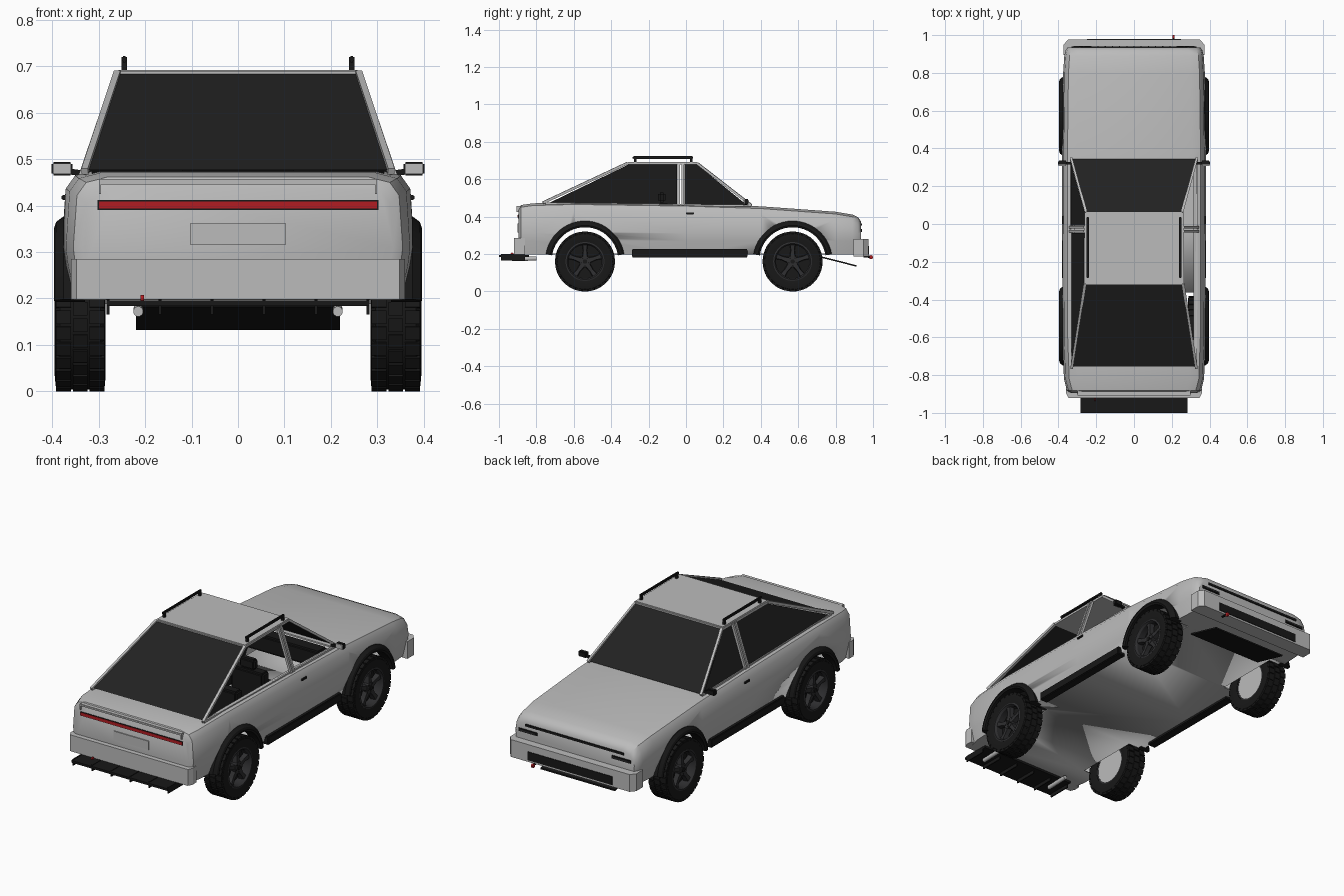
import bpy, bmesh, math
from mathutils import Vector, Matrix

if "Cube" in bpy.data.objects:
    bpy.data.objects.remove(bpy.data.objects["Cube"])


def material(name, r, g, b):
    m = bpy.data.materials.new(name)
    m.diffuse_color = (r, g, b, 1)
    m.use_nodes = True
    m.node_tree.nodes["Principled BSDF"].inputs["Base Color"].default_value = m.diffuse_color
    return m


PAINT = material("silver_paint", .50, .50, .50)
GLASS = material("dark_glass", .016, .016, .016)
TRIM = material("black_trim", .009, .009, .009)
RIM = material("dark_rim", .028, .028, .030)
RED = material("red_light", .45, .012, .016)


def finish(name, bm, mat, smooth=None):
    bmesh.ops.recalc_face_normals(bm, faces=bm.faces)
    me = bpy.data.meshes.new(name)
    bm.to_mesh(me)
    bm.free()
    me.materials.append(mat)
    ob = bpy.data.objects.new(name, me)
    bpy.context.collection.objects.link(ob)
    if smooth:
        bpy.ops.object.select_all(action='DESELECT')
        ob.select_set(True)
        bpy.context.view_layer.objects.active = ob
        bpy.ops.object.shade_smooth_by_angle(angle=math.radians(smooth))
    return ob


def loft(name, rings, mat, smooth=None, cap=True, loop=False):
    bm = bmesh.new()
    vs = [[bm.verts.new(p) for p in r] for r in rings]
    n = len(vs[0])
    for a, b in zip(vs, vs[1:] + (vs[:1] if loop else [])):
        for i in range(n):
            bm.faces.new((a[i], a[(i + 1) % n], b[(i + 1) % n], b[i]))
    if cap and not loop:
        bm.faces.new(vs[0])
        bm.faces.new(vs[-1])
    return finish(name, bm, mat, smooth)


def box(name, x, y, z, mat, bevel=0):
    bm = bmesh.new()
    bmesh.ops.create_cube(bm, size=1)
    for v in bm.verts:
        v.co = [c[0] + (k + .5) * (c[1] - c[0]) for c, k in zip((x, y, z), v.co)]
    if bevel:
        bmesh.ops.bevel(bm, geom=bm.edges[:], offset=bevel, segments=2, affect='EDGES')
    return finish(name, bm, mat)


def bar(name, a, b, r, mat, sides=4):
    a, b = Vector(a), Vector(b)
    rot = (b - a).to_track_quat('Z', 'Y').to_matrix()
    ring = [rot @ Vector((r * math.cos(t), r * math.sin(t), 0))
            for t in [(i + .5) * math.tau / sides for i in range(sides)]]
    return loft(name, [[a + p for p in ring], [b + p for p in ring]], mat, 40 if sides > 4 else None)


def panel(name, pts, mat):
    bm = bmesh.new()
    bm.faces.new([bm.verts.new(p) for p in pts])
    return finish(name, bm, mat)


def prism(name, outline, z0, z1, mat):
    return loft(name, [[(x, y, z) for x, y in outline] for z in (z0, z1)], mat)


def lathe(name, prof, c, side, mat, n=40):
    rings = [[(c[0] + side * x, c[1] + r * math.cos(t), c[2] + r * math.sin(t)) for r, x in prof]
             for t in [i * math.tau / n for i in range(n)]]
    return loft(name, rings, mat, 30, loop=True)


def section(y, w, zt):
    half = [(w - .022, .197), (w - .005, .27), (w, .31), (w - .008, zt - .04),
            (w - .028, zt - .012), (w - .075, zt)]
    return [(x, y, z) for x, z in half] + [(-x, y, z) for x, z in reversed(half)]


# Hollow lower body
stations = [(-.895, .335, .445), (-.882, .355, .462), (-.82, .371, .471), (-.6, .379, .477),
            (0, .38, .468), (.4, .38, .455), (.8, .375, .426), (.89, .369, .411),
            (.92, .362, .397), (.935, .35, .375)]
body = loft("lower_body", [section(*s) for s in stations], PAINT, 35)
sol = body.modifiers.new("shell", 'SOLIDIFY')
sol.thickness = .008
sol.offset = -1

WHEEL_Y, WHEEL_Z = (-.54, .57), .16
cutters = [box("cabin_cutter", (-.315, .315), (-.74, .33), (.44, .6), PAINT)]
for y in WHEEL_Y:
    for s in (-1, 1):
        cutters.append(bar("arch_cutter", (s * .27, y, .165), (s * .45, y, .165), .183, PAINT, 40))
for c in cutters:
    c.hide_render = True
    c.hide_viewport = True
    m = body.modifiers.new("opening", 'BOOLEAN')
    m.operation = 'DIFFERENCE'
    m.solver = 'EXACT'
    m.object = c

# Roof and glass
box("roof", (-.262, .262), (-.315, .062), (.679, .692), PAINT, .004)
panel("rear_glass", [(-.325, -.755, .477), (.325, -.755, .477), (.258, -.315, .686), (-.258, -.315, .686)], GLASS)
panel("windshield", [(-.33, .345, .462), (.33, .345, .462), (.252, .062, .686), (-.252, .062, .686)], GLASS)


def side_pt(s, y, z, inset=0):
    return (s * (.337 - (z - .465) * .34 - inset), y, z)


rear_window = [(-.73, .474), (-.30, .682), (-.047, .682), (-.047, .466)]
front_window = [(-.008, .466), (-.008, .682), (.055, .682), (.325, .462)]
for n, w in (("rear_side_glass", rear_window), ("front_side_glass", front_window)):
    panel(n, [side_pt(-1, y, z, .004) for y, z in w], GLASS)

# Pillars and window frames
for s in (-1, 1):
    bar("windshield_pillar", (s * .333, .35, .46), (s * .254, .06, .685), .009, PAINT)
    bar("rear_pillar", (s * .33, -.765, .474), (s * .26, -.315, .685), .010, PAINT)
    bar("roof_side_frame", (s * .259, -.315, .684), (s * .257, .062, .684), .008, PAINT)
    for y in (-.038, -.017):
        bar("middle_pillar", side_pt(s, y, .46), side_pt(s, y, .685), .009, PAINT)
    bar("belt_frame", (s * .328, -.75, .471), (s * .335, .345, .458), .007, PAINT)
bar("windshield_header", (-.255, .062, .685), (.255, .062, .685), .007, PAINT)
bar("rear_header", (-.258, -.315, .685), (.258, -.315, .685), .007, PAINT)

# Roof rails, mirrors, skirts, handles, flares
for s in (-1, 1):
    xs = sorted((s * .239, s * .251))
    box("roof_rail", xs, (-.285, .037), (.709, .723), TRIM, .003)
    for y in (-.277, .022):
        box("rail_foot", xs, (y, y + .012), (.69, .712), TRIM)
    box("mirror_shell", sorted((s * .357, s * .402)), (.312, .335), (.465, .494), TRIM, .004)
    box("mirror_face", sorted((s * .36, s * .399)), (.308, .314), (.468, .491), PAINT)
    bar("mirror_arm", (s * .325, .322, .468), (s * .365, .322, .474), .009, TRIM)
    box("side_skirt", sorted((s * .335, s * .382)), (-.29, .33), (.182, .226), TRIM, .004)
    box("door_handle", sorted((s * .366, s * .38)), (0, .042), (.412, .423), TRIM, .002)
    for y in WHEEL_Y:
        prof = [(.178, .33), (.178, .391), (.188, .396), (.2, .392), (.212, .376), (.212, .33)]
        rings = [[(s * x, y + r * math.cos(t), .165 + r * math.sin(t)) for r, x in prof]
                 for t in [math.radians(9 + 162 * i / 24) for i in range(25)]]
        loft("wheel_arch_flare", rings, TRIM, 30)


# Wheels
def tread(c):
    bm = bmesh.new()
    for k in range(28):
        for j, x in enumerate((-.036, 0, .036)):
            rot = Matrix.Rotation((k + .5 * (j == 1)) * math.tau / 28, 4, 'X')
            mat = Matrix.Translation(c) @ rot @ Matrix.Translation((x, 0, .154)) @ Matrix.Diagonal((.032, .029, .012, 1))
            bmesh.ops.create_cube(bm, size=1, matrix=mat)
    finish("tyre_tread", bm, TRIM)


for y in WHEEL_Y:
    for s in (-1, 1):
        c = (s * .34, y, WHEEL_Z)
        lathe("tyre", [(.1, -.05), (.125, -.055), (.148, -.053), (.156, -.044), (.156, .044),
                       (.148, .053), (.125, .055), (.1, .05)], c, s, TRIM)
        tread(c)
        lathe("rim_lip", [(.104, -.048), (.104, .051), (.096, .053), (.089, .042), (.092, -.048)], c, s, RIM)
        bar("rim_backing", (s * .335, y, WHEEL_Z), (s * .345, y, WHEEL_Z), .093, TRIM, 32)
        bar("inner_disc", (s * .293, y, WHEEL_Z), (s * .3, y, WHEEL_Z), .1, PAINT, 32)
        bar("hub", (s * .34, y, WHEEL_Z), (s * .383, y, WHEEL_Z), .03, RIM, 20)
        bar("hub_cap", (s * .38, y, WHEEL_Z), (s * .387, y, WHEEL_Z), .012, TRIM, 12)
        for k in range(5):
            t = math.pi / 2 + k * math.tau / 5
            u, v = Vector((0, math.cos(t), math.sin(t))), Vector((0, -math.sin(t), math.cos(t)))
            rings = [[Vector((s * x, y, WHEEL_Z)) + u * r + v * w * h for x, h in
                      ((.355, -1), (.355, 1), (xo, .8), (xo, -.8))]
                     for r, w, xo in ((.02, .016, .381), (.06, .011, .379), (.094, .016, .383))]
            loft("wheel_spoke", rings, RIM)
            p = Vector((s * .381, y, WHEEL_Z)) + (u * math.cos(.63) + v * math.sin(.63)) * .021
            bar("wheel_nut", p, p + Vector((s * .004, 0, 0)), .004, TRIM, 6)

# Bumpers
prism("front_bumper", [(-.372, .895), (-.372, .95), (-.35, .976), (.35, .976), (.372, .95), (.372, .895)],
      .188, .28, PAINT)
box("front_bumper_inset", (-.25, .25), (.972, .979), (.198, .243), TRIM)
prism("rear_bumper", [(-.358, -.86), (-.36, -.895), (-.348, -.92), (.348, -.92), (.36, -.895), (.358, -.86)],
      .198, .285, PAINT)

# Front lights
box("front_light_strip", (-.29, .29), (.93, .94), (.352, .364), TRIM)
for i in range(-7, 8):
    box("light_divider", (i * .038 - .003, i * .038 + .003), (.935, .942), (.354, .362), RIM)
for s in (-1, 1):
    box("lower_front_light", sorted((s * .22, s * .33)), (.93, .94), (.318, .334), TRIM)
    box("lower_light_bar", sorted((s * .23, s * .32)), (.937, .942), (.323, .329), RIM)

# Tailgate details
box("tail_light_strip", (-.3, .3), (-.9, -.89), (.394, .409), RED)
box("tail_light_surround", (-.303, .303), (-.898, -.89), (.391, .412), TRIM)
box("tailgate_lip", (-.3, .3), (-.907, -.875), (.446, .457), PAINT, .002)
box("number_panel", (-.103, .103), (-.9, -.89), (.316, .362), PAINT)
for s in (-1, 1):
    box("tailgate_lip_end", sorted((s * .295, s * .3)), (-.905, -.885), (.425, .452), PAINT)

# Rear diffuser, exhausts and front skid plate
box("diffuser", (-.283, .283), (-1, -.84), (.184, .196), TRIM)
for i in range(6):
    x = -.28 + i * .112
    box("diffuser_fin", (x - .003, x + .003), (-.99, -.86), (.166, .199), TRIM)
loft("skid_plate", [[(-.22, y, z), (.22, y, z), (.22, y, z + .008), (-.22, y, z + .008)]
                    for y, z in ((.715, .182), (.912, .132))], TRIM)
for s in (-1, 1):
    bar("exhaust_pipe", (s * .215, -.93, .172), (s * .215, -.8, .176), .011, PAINT, 12)

# Tow hooks
bar("front_tow_arm", (.21, .95, .187), (.21, .985, .185), .006, TRIM, 8)
bar("front_tow_ring", (.205, .989, .183), (.215, .989, .183), .011, RED, 12)
bar("rear_tow_ring", (-.21, -.93, .2), (-.203, -.93, .2), .008, RED, 12)

# Seats and dashboard
for s in (-1, 1):
    xs = sorted((s * .06, s * .25))
    box("seat_cushion", xs, (-.1, .1), (.26, .32), TRIM, .01)
    box("seat_back", xs, (-.15, -.09), (.27, .47), TRIM, .01)
    box("headrest", sorted((s * .11, s * .2)), (-.15, -.11), (.475, .53), TRIM, .01)
box("rear_bench", (-.24, .24), (-.36, -.3), (.26, .45), TRIM, .01)
box("dashboard", (-.3, .3), (.25, .33), (.36, .45), TRIM, .01)
